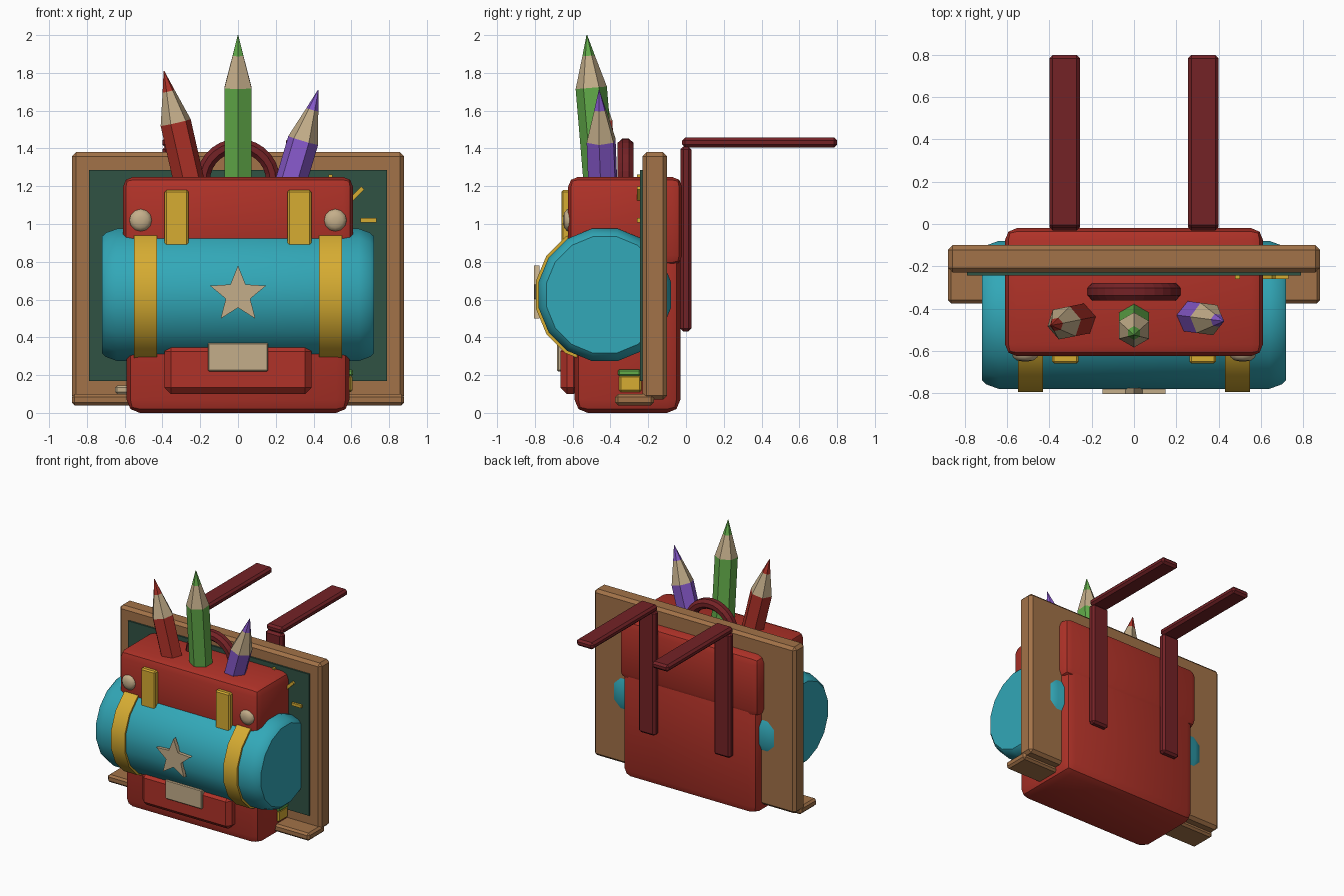
import bpy, bmesh, math
from mathutils import Vector, Matrix

cube = bpy.data.objects.get("Cube")
if cube:
    bpy.data.objects.remove(cube, do_unlink=True)


def material(name, r, g, b):
    rgba = [((c / 255 + 0.055) / 1.055) ** 2.4 for c in (r, g, b)] + [1]
    m = bpy.data.materials.new(name)
    m.use_nodes = True
    m.diffuse_color = rgba
    m.node_tree.nodes["Principled BSDF"].inputs["Base Color"].default_value = rgba
    return m


RED = material("red canvas", 176, 50, 40)
MAROON = material("maroon strap", 116, 34, 38)
TEAL = material("teal bedroll", 50, 168, 184)
YELLOW = material("yellow", 214, 172, 50)
BEIGE = material("beige", 196, 174, 138)
BROWN = material("brown wood", 162, 114, 72)
BOARD = material("board green", 48, 82, 68)
GREEN = material("pencil green", 98, 172, 74)
PURPLE = material("pencil purple", 136, 90, 204)


def finish(bm, name, mats, smooth=None):
    bmesh.ops.recalc_face_normals(bm, faces=bm.faces)
    me = bpy.data.meshes.new(name)
    bm.to_mesh(me)
    bm.free()
    ob = bpy.data.objects.new(name, me)
    bpy.context.collection.objects.link(ob)
    for m in mats:
        me.materials.append(m)
    if smooth:
        bpy.ops.object.select_all(action='DESELECT')
        ob.select_set(True)
        bpy.context.view_layer.objects.active = ob
        bpy.ops.object.shade_smooth_by_angle(angle=math.radians(smooth))
    return ob


def box(name, x, y, z, mat, bevel=0.0, segments=1, turn=0.0):
    """Box from (low, high) spans, optionally bevelled and turned about y."""
    bm = bmesh.new()
    bmesh.ops.create_cube(bm, size=1)
    spans = (x, y, z)
    bmesh.ops.scale(bm, verts=bm.verts, vec=[b - a for a, b in spans])
    if bevel:
        bmesh.ops.bevel(bm, geom=bm.edges[:], offset=bevel, segments=segments,
                        profile=0.5, affect='EDGES')
    bmesh.ops.rotate(bm, verts=bm.verts, matrix=Matrix.Rotation(turn, 3, 'Y'))
    bmesh.ops.translate(bm, verts=bm.verts, vec=[(a + b) / 2 for a, b in spans])
    return finish(bm, name, [mat], 30 if segments > 1 else None)


def lathe(name, profile, sides, origin, axis, mats, bands=None, phase=0.0, smooth=None):
    """Loft rings of (distance, radius) along an axis; bands gives a material per step."""
    bm = bmesh.new()
    rings = []
    for d, r in profile:
        rings.append([bm.verts.new((r * math.cos(a), r * math.sin(a), d)) for a in
                      (phase + 2 * math.pi * i / sides for i in range(sides))])
    for k in range(len(rings) - 1):
        for i in range(sides):
            j = (i + 1) % sides
            f = bm.faces.new((rings[k][i], rings[k][j], rings[k + 1][j], rings[k + 1][i]))
            f.material_index = bands[k] if bands else 0
    bm.faces.new(rings[0])
    bm.faces.new(rings[-1]).material_index = bands[-1] if bands else 0
    rot = Vector(axis).to_track_quat('Z', 'Y').to_matrix().to_4x4()
    bm.transform(Matrix.Translation(origin) @ rot)
    return finish(bm, name, mats, smooth)


# Bag
box("bag_body", (-0.59, 0.59), (-0.59, -0.03), (0, 0.95), RED, 0.07, 2)
box("bag_flap", (-0.61, 0.61), (-0.625, -0.02), (0.78, 1.25), RED, 0.055, 2)
box("front_pocket", (-0.39, 0.39), (-0.665, -0.56), (0.10, 0.36), RED, 0.035)
box("pocket_label", (-0.16, 0.16), (-0.682, -0.62), (0.22, 0.37), BEIGE, 0.006)

# Bedroll and its bands
CENTRE_Y, CENTRE_Z = -0.43, 0.625
lathe("bedroll", [(-0.72, 0.315), (-0.70, 0.335), (-0.64, 0.357), (0.64, 0.357),
                  (0.70, 0.335), (0.72, 0.315)], 16, (0, CENTRE_Y, CENTRE_Z), (1, 0, 0),
      [TEAL], phase=math.pi / 16, smooth=30)
for side, s in (("left", 1), ("right", -1)):
    lathe(side + "_roll_band", [(-0.06, 0.372), (0.06, 0.372)], 16,
          (s * 0.49, CENTRE_Y, CENTRE_Z), (1, 0, 0), [YELLOW], phase=math.pi / 16, smooth=30)

    # Flap buckles and buttons
    box(side + "_buckle", (s * 0.325 - 0.063, s * 0.325 + 0.063), (-0.66, -0.60),
        (0.85, 1.18), YELLOW, 0.01)
    lathe(side + "_button", [(0, 0.062), (0.02, 0.058), (0.035, 0.04), (0.04, 0.015)], 12,
          (s * 0.515, -0.61, 1.02), (0, -1, 0), [BEIGE], smooth=40)

    # Shoulder straps
    cx = s * 0.328
    box(side + "_strap_back", (cx - 0.073, cx + 0.073), (-0.03, 0.028), (0.43, 1.41),
        MAROON, 0.016)
    box(side + "_strap_arm", (cx - 0.073, cx + 0.073), (-0.02, 0.80), (1.405, 1.458),
        MAROON, 0.016)

# Star plate
bm = bmesh.new()
points = []
for i in range(10):
    r, a = (0.156, 0.068)[i % 2], math.pi / 2 + i * math.pi / 5
    points.append(bm.verts.new((r * math.cos(a), -0.805, 0.625 + r * math.sin(a))))
face = bm.faces.new(points)
solid = bmesh.ops.extrude_face_region(bm, geom=[face])
bmesh.ops.translate(bm, vec=(0, 0.03, 0),
                    verts=[v for v in solid["geom"] if isinstance(v, bmesh.types.BMVert)])
finish(bm, "star", [BEIGE])

# Carry handle
bm = bmesh.new()
SIDES, STEPS = 8, 14
loops = []
for k in range(STEPS + 1):
    a = math.pi * k / STEPS
    loop = []
    for i in range(SIDES):
        t = 2 * math.pi * (i + 0.5) / SIDES
        r = 0.185 + 0.04 * math.cos(t)
        loop.append(bm.verts.new((r * math.cos(a), -0.32 + 0.045 * math.sin(t),
                                  1.23 + r * math.sin(a))))
    loops.append(loop)
for k in range(STEPS):
    for i in range(SIDES):
        j = (i + 1) % SIDES
        bm.faces.new((loops[k][i], loops[k][j], loops[k + 1][j], loops[k + 1][i]))
finish(bm, "carry_handle", [MAROON])


# Pencils: buried base, hexagonal shaft, bare wood cone, coloured point
def pencil(name, base, tip, mat):
    base, tip = Vector(base), Vector(tip)
    axis = tip - base
    n = axis.length
    lathe(name, [(-0.2, 0.083), (n - 0.28, 0.083), (n - 0.11, 0.033), (n, 0.002)], 6, base,
          axis, [mat, BEIGE], (0, 1, 0), math.pi / 6)


pencil("green_pencil", (0, -0.462, 1.25), (0, -0.525, 2.0), GREEN)
pencil("red_pencil", (-0.265, -0.455, 1.25), (-0.392, -0.48, 1.81), RED)
pencil("purple_pencil", (0.288, -0.442, 1.25), (0.425, -0.46, 1.71), PURPLE)

# Chalkboard with tray, chalk and eraser
box("board_frame", (-0.88, 0.88), (-0.23, -0.10), (0.07, 1.38), BROWN, 0.022)
box("board_panel", (-0.79, 0.79), (-0.243, -0.20), (0.17, 1.285), BOARD)
box("chalk_tray", (-0.88, 0.88), (-0.375, -0.17), (0.04, 0.10), BROWN, 0.015)
box("chalk", (-0.65, -0.54), (-0.32, -0.28), (0.10, 0.145), BEIGE, 0.01)
box("eraser_block", (0.42, 0.605), (-0.355, -0.235), (0.11, 0.20), YELLOW, 0.01)
box("eraser_felt", (0.42, 0.61), (-0.36, -0.24), (0.195, 0.23), GREEN, 0.008)

# Sun rays drawn on the board
for k in range(8):
    a = k * math.pi / 4
    x, z = 0.49 + 0.2 * math.cos(a), 1.02 + 0.2 * math.sin(a)
    box("sun_ray_%d" % (k + 1), (x - 0.042, x + 0.042), (-0.26, -0.24),
        (z - 0.011, z + 0.011), YELLOW, turn=-a)
